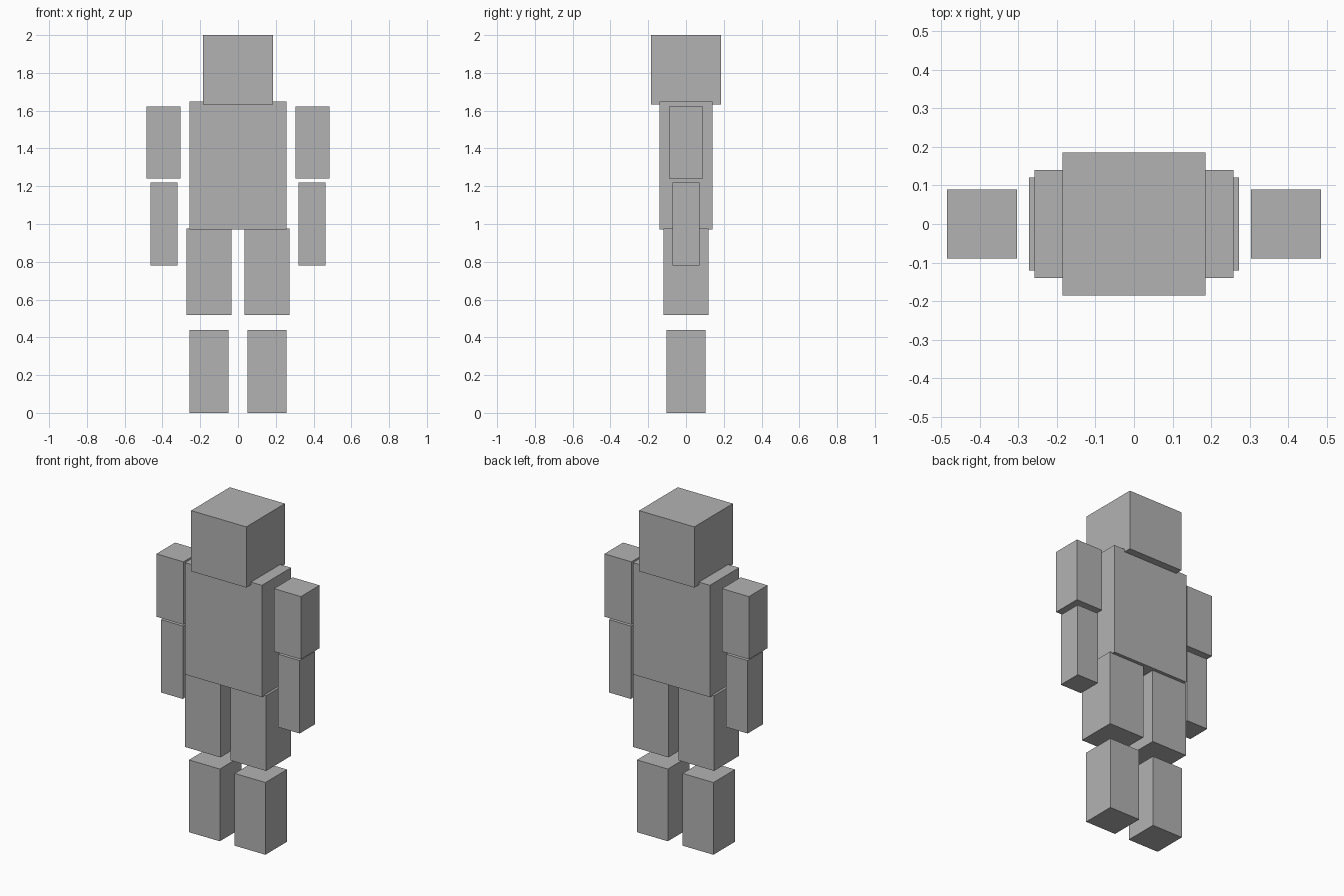
import bpy

default_cube = bpy.data.objects.get("Cube")
if default_cube:
    bpy.data.objects.remove(default_cube, do_unlink=True)

# One plain grey for the whole figure
GREY = (0.45, 0.45, 0.45, 1.0)
grey = bpy.data.materials.new("plain_grey")
grey.use_nodes = True
grey.diffuse_color = GREY
grey.node_tree.nodes["Principled BSDF"].inputs["Base Color"].default_value = GREY


def box(name, x, width, depth, bottom, top):
    """Flat-sided block centred on y = 0, spanning bottom to top."""
    bpy.ops.mesh.primitive_cube_add(size=1, location=(x, 0, (bottom + top) / 2))
    obj = bpy.context.object
    obj.name = obj.data.name = name
    obj.scale = (width, depth, top - bottom)
    bpy.ops.object.transform_apply(location=False, rotation=False, scale=True)
    obj.data.materials.append(grey)
    return obj


# Head and torso
box("head", 0, 0.37, 0.37, 1.632, 2.0)
box("torso", 0, 0.516, 0.28, 0.97, 1.648)

# Arms and legs, the same on both sides
for side, sign in (("left", 1), ("right", -1)):
    box(side + "_upper_arm", sign * 0.394, 0.181, 0.179, 1.24, 1.621)
    box(side + "_forearm", sign * 0.392, 0.145, 0.145, 0.779, 1.221)
    box(side + "_thigh", sign * 0.153, 0.239, 0.24, 0.519, 0.975)
    box(side + "_shin", sign * 0.153, 0.207, 0.207, 0.0, 0.438)
